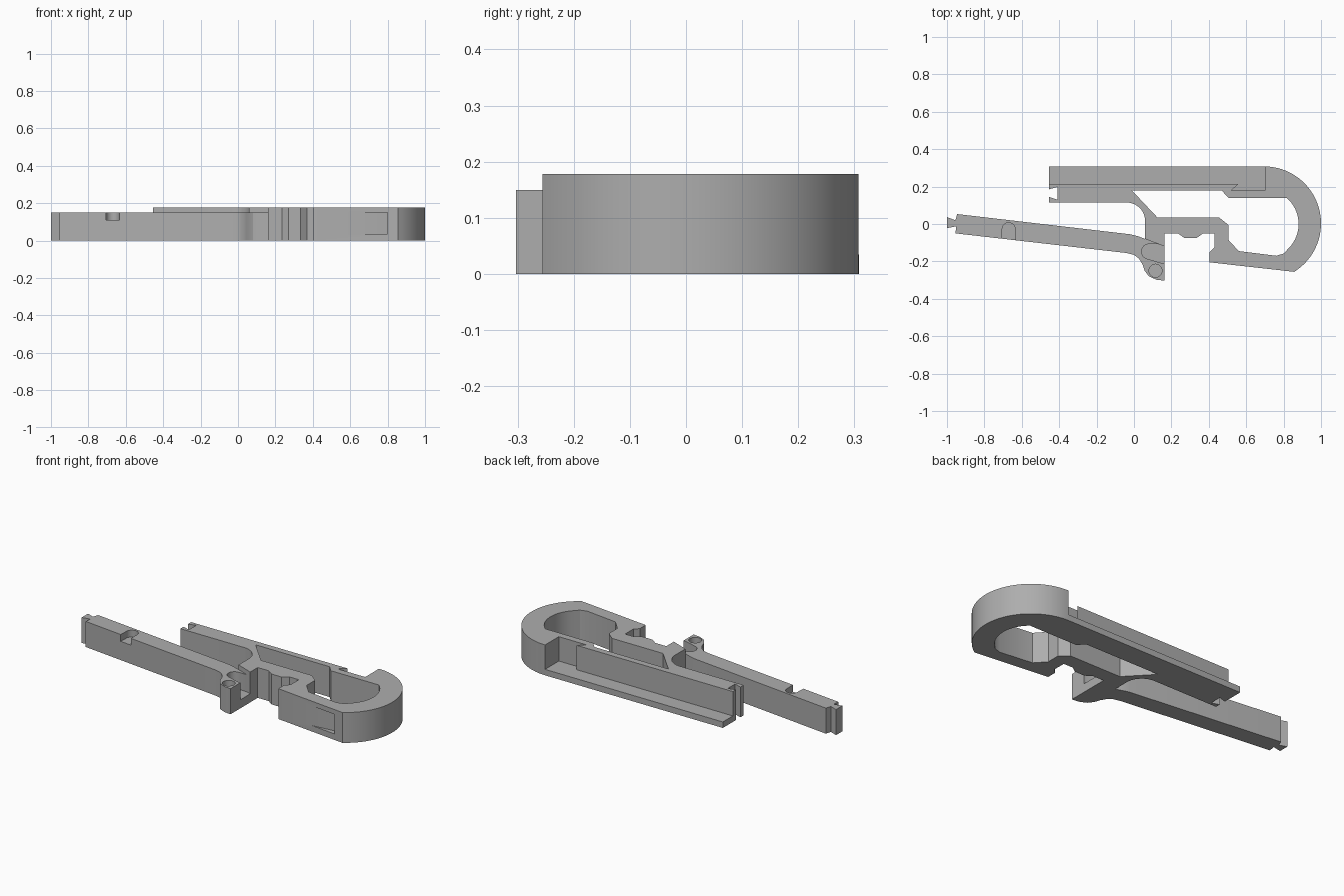
import bpy, bmesh
from math import cos, sin, radians

cube = bpy.data.objects.get("Cube")
if cube:
    bpy.data.objects.remove(cube, do_unlink=True)

grey = bpy.data.materials.new("light_grey")
grey.use_nodes = True
GREY = (0.42, 0.42, 0.42, 1)
grey.diffuse_color = GREY
grey.node_tree.nodes["Principled BSDF"].inputs["Base Color"].default_value = GREY


def arc(cx, cy, r, start, end, n):
    """Points along a circular arc, angles in degrees."""
    angles = [radians(start + (end - start) * i / n) for i in range(n + 1)]
    return [(cx + r * cos(a), cy + r * sin(a)) for a in angles]


def prism(name, outline, z0, z1):
    """Extrude a flat outline from z0 to z1."""
    bm = bmesh.new()
    face = bm.faces.new([bm.verts.new((x, y, z0)) for x, y in outline])
    new = bmesh.ops.extrude_face_region(bm, geom=[face])["geom"]
    verts = [g for g in new if isinstance(g, bmesh.types.BMVert)]
    bmesh.ops.translate(bm, vec=(0, 0, z1 - z0), verts=verts)
    bmesh.ops.recalc_face_normals(bm, faces=bm.faces)
    mesh = bpy.data.meshes.new(name)
    bm.to_mesh(mesh)
    bm.free()
    mesh.materials.append(grey)
    obj = bpy.data.objects.new(name, mesh)
    bpy.context.collection.objects.link(obj)
    return obj


def carve(obj, outline, z0, z1):
    """Subtract a prism from an object."""
    cutter = prism("cutter", outline, z0, z1)
    cutter.hide_render = True
    bpy.context.view_layer.objects.active = obj
    mod = obj.modifiers.new("cut", 'BOOLEAN')
    mod.operation = 'DIFFERENCE'
    mod.solver = 'EXACT'
    mod.object = cutter
    bpy.ops.object.modifier_apply(modifier=mod.name)
    bpy.data.objects.remove(cutter, do_unlink=True)


def smooth(obj):
    bpy.ops.object.select_all(action='DESELECT')
    obj.select_set(True)
    bpy.context.view_layer.objects.active = obj
    bpy.ops.object.shade_smooth_by_angle(angle=radians(25))


TOP, LEVER_TOP, SHELF = 0.178, 0.15, 0.035

# Clip body: back bar, round hook end, lower arm, toothed strut, socket end
body = prism("clip_body",
             [(-0.455, 0.308)] + arc(0.695, 0.003, 0.305, 90, -58, 32)
             + [(0.405, -0.205), (0.405, -0.15), (0.43, -0.125), (0.43, -0.05),
                (0.37, -0.05), (0.335, -0.075), (0.27, -0.075), (0.235, -0.05),
                (0.163, -0.05), (0.163, -0.12), (0.06, -0.08)]
             + arc(-0.04, 0.015, 0.1, 0, 90, 10)
             + [(-0.455, 0.115), (-0.455, 0.145), (-0.41, 0.13),
                (-0.41, 0.198), (-0.455, 0.185)], 0, TOP)

# Opening inside the hook
carve(body, [(-0.01, 0.178), (0.47, 0.178), (0.505, 0.14)]
      + arc(0.695, 0, 0.185, 49, -45, 20)
      + [(0.80, -0.158), (0.76, -0.17), (0.56, -0.145), (0.505, -0.085),
         (0.505, -0.005), (0.455, 0.035), (0.125, 0.035)], -0.1, 0.3)

# Low shelf along the back, with the undercut slot beside the hook
carve(body, [(-0.6, 0.215), (0.56, 0.215), (0.52, 0.18), (0.70, 0.18),
             (0.70, 0.4), (-0.6, 0.4)], SHELF, 0.3)

# Tapered thumb recess on the front of the lower arm
carve(body, [(0.64, -0.232), (0.80, -0.215), (0.80, -0.3), (0.64, -0.3)],
      0.035, LEVER_TOP)
smooth(body)

# Swinging lever with dovetail tip and hinge knuckle
lever = prism("lever_arm",
              [(-1.0, 0.037), (-0.955, 0.02), (-0.945, 0.053), (-0.02, -0.055),
               (0.02, -0.065), (0.06, -0.08), (0.163, -0.12), (0.163, -0.303),
               (0.12, -0.298), (0.08, -0.28), (0.057, -0.25), (0.045, -0.215),
               (0.027, -0.185), (0.0, -0.165), (-0.04, -0.155),
               (-0.955, -0.05), (-0.95, -0.012), (-1.0, -0.022)],
              0, LEVER_TOP)

# Hinge slot, pin socket and keyhole notch
carve(lever, [(0.2, -0.125), (0.13, -0.108)] + arc(0.08, -0.147, 0.04, 80, 255, 10)
      + [(0.145, -0.208), (0.2, -0.208)], 0.05, 0.3)
carve(lever, arc(0.115, -0.25, 0.035, 0, 345, 23), 0.05, 0.3)
carve(lever, arc(-0.67, -0.028, 0.035, 0, 180, 12) + [(-0.71, -0.2), (-0.63, -0.2)],
      0.11, 0.3)
smooth(lever)
